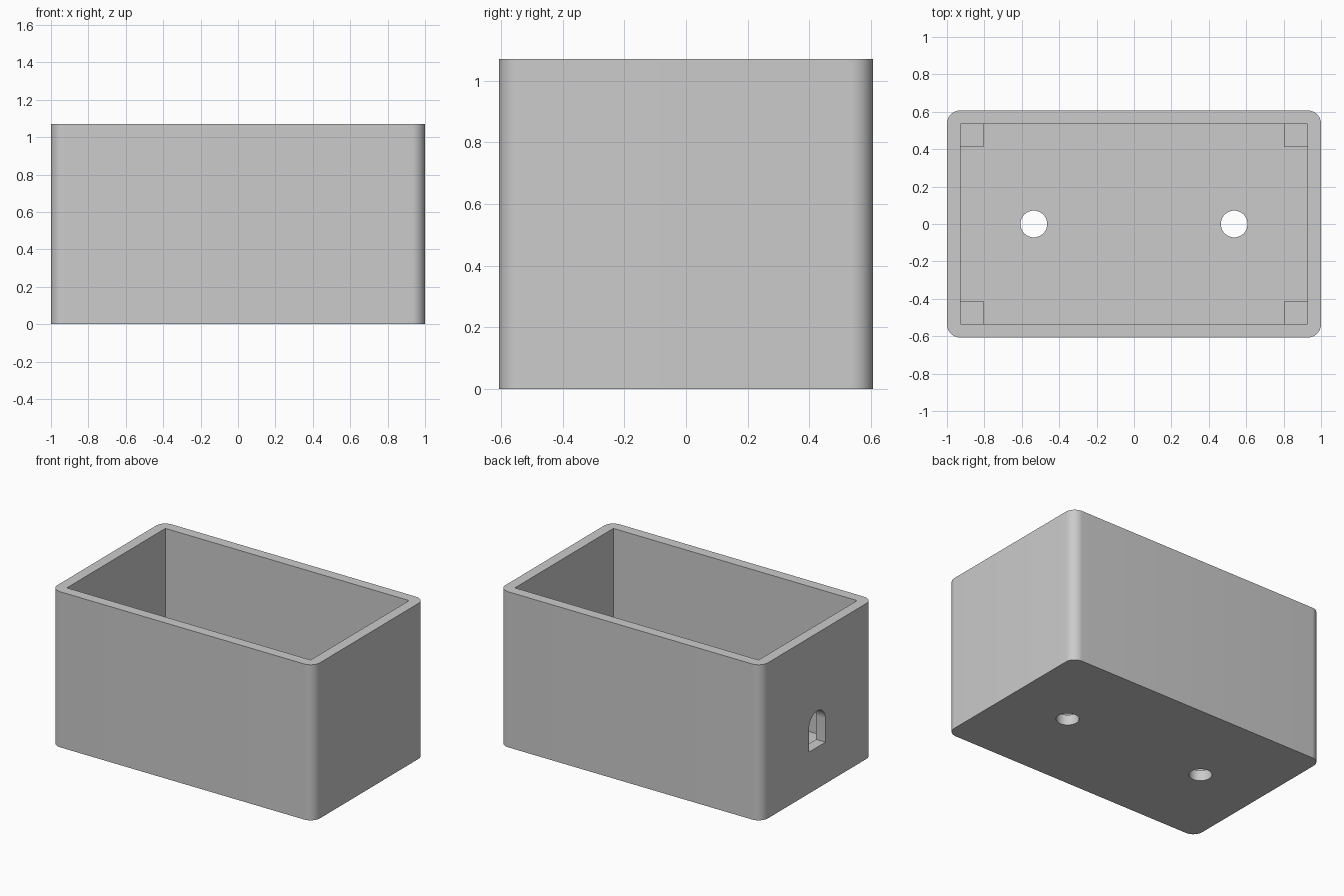
import bpy, bmesh
from math import pi, cos, sin, radians
from mathutils import Matrix

cube = bpy.data.objects.get("Cube")
if cube:
    bpy.data.objects.remove(cube, do_unlink=True)

U = 2 / 56                      # one design unit
HX, HY, H = 28 * U, 17 * U, 30 * U
WALL = 2 * U

grey = bpy.data.materials.new("light grey plastic")
grey.use_nodes = True
COLOUR = (0.6, 0.6, 0.6, 1)
grey.diffuse_color = COLOUR
grey.node_tree.nodes["Principled BSDF"].inputs["Base Color"].default_value = COLOUR


def prism(name, outline, z0, z1, matrix=Matrix()):
    """Extrude a closed 2D outline from z0 to z1, then place it."""
    bm = bmesh.new()
    base = bm.faces.new([bm.verts.new((x, y, z0)) for x, y in outline])
    top = bmesh.ops.extrude_face_region(bm, geom=[base])["geom"]
    bmesh.ops.translate(bm, vec=(0, 0, z1 - z0),
                        verts=[v for v in top if isinstance(v, bmesh.types.BMVert)])
    bmesh.ops.transform(bm, matrix=matrix, verts=bm.verts)
    bmesh.ops.recalc_face_normals(bm, faces=bm.faces)
    mesh = bpy.data.meshes.new(name)
    bm.to_mesh(mesh)
    bm.free()
    mesh.materials.append(grey)
    obj = bpy.data.objects.new(name, mesh)
    bpy.context.collection.objects.link(obj)
    return obj


def arc(cx, cy, r, start, end, steps):
    angles = [start + (end - start) * i / steps for i in range(steps + 1)]
    return [(cx + r * cos(a), cy + r * sin(a)) for a in angles]


def rect(x0, x1, y0, y1):
    return [(x0, y0), (x1, y0), (x1, y1), (x0, y1)]


def select_only(obj):
    bpy.ops.object.select_all(action='DESELECT')
    obj.select_set(True)
    bpy.context.view_layer.objects.active = obj


def cut(target, cutter):
    """Subtract the cutter and discard it."""
    mod = target.modifiers.new("cut", 'BOOLEAN')
    mod.operation, mod.solver, mod.object = 'DIFFERENCE', 'EXACT', cutter
    select_only(target)
    bpy.ops.object.modifier_apply(modifier=mod.name)
    bpy.data.objects.remove(cutter, do_unlink=True)


# Outer shell with rounded vertical corners
outline = []
for i, (sx, sy) in enumerate([(1, 1), (-1, 1), (-1, -1), (1, -1)]):
    outline += arc(sx * (HX - WALL), sy * (HY - WALL), WALL,
                   i * pi / 2, (i + 1) * pi / 2, 12)
shell = prism("box_shell", outline, 0, H)

# Square-cornered open cavity
ix, iy = HX - WALL, HY - WALL
cut(shell, prism("cavity_cutter", rect(-ix, ix, -iy, iy), WALL, H + 0.2))

# Two round holes through the floor
for side in (-1, 1):
    circle = arc(side * 15 * U, 0, 2 * U, 0, 2 * pi, 48)[:-1]
    cut(shell, prism("hole_cutter", circle, -0.1, WALL + 0.05))

# Arched cable slot through the end wall on the -x side
r = 2.5 * U
slot = [(-r, 8 * U), (r, 8 * U)] + arc(0, 12.5 * U, r, 0, pi, 24)
to_wall = Matrix(((0, 0, 1, 0), (1, 0, 0, 0), (0, 1, 0, 0), (0, 0, 0, 1)))
cut(shell, prism("slot_cutter", slot, -HX - 0.1, -ix + 0.05, to_wall))

select_only(shell)
bpy.ops.object.shade_smooth_by_angle(angle=radians(30))

# Square support posts in the inner corners, sunk slightly into the shell
POST, SINK = 3.5 * U, 0.02
for sx, x_name in ((-1, "right"), (1, "left")):
    for sy, y_name in ((-1, "front"), (1, "back")):
        xs = sorted((sx * (ix - POST), sx * (ix + SINK)))
        ys = sorted((sy * (iy - POST), sy * (iy + SINK)))
        prism(f"{y_name}_{x_name}_post", rect(*xs, *ys), WALL - SINK, 7 * U)
